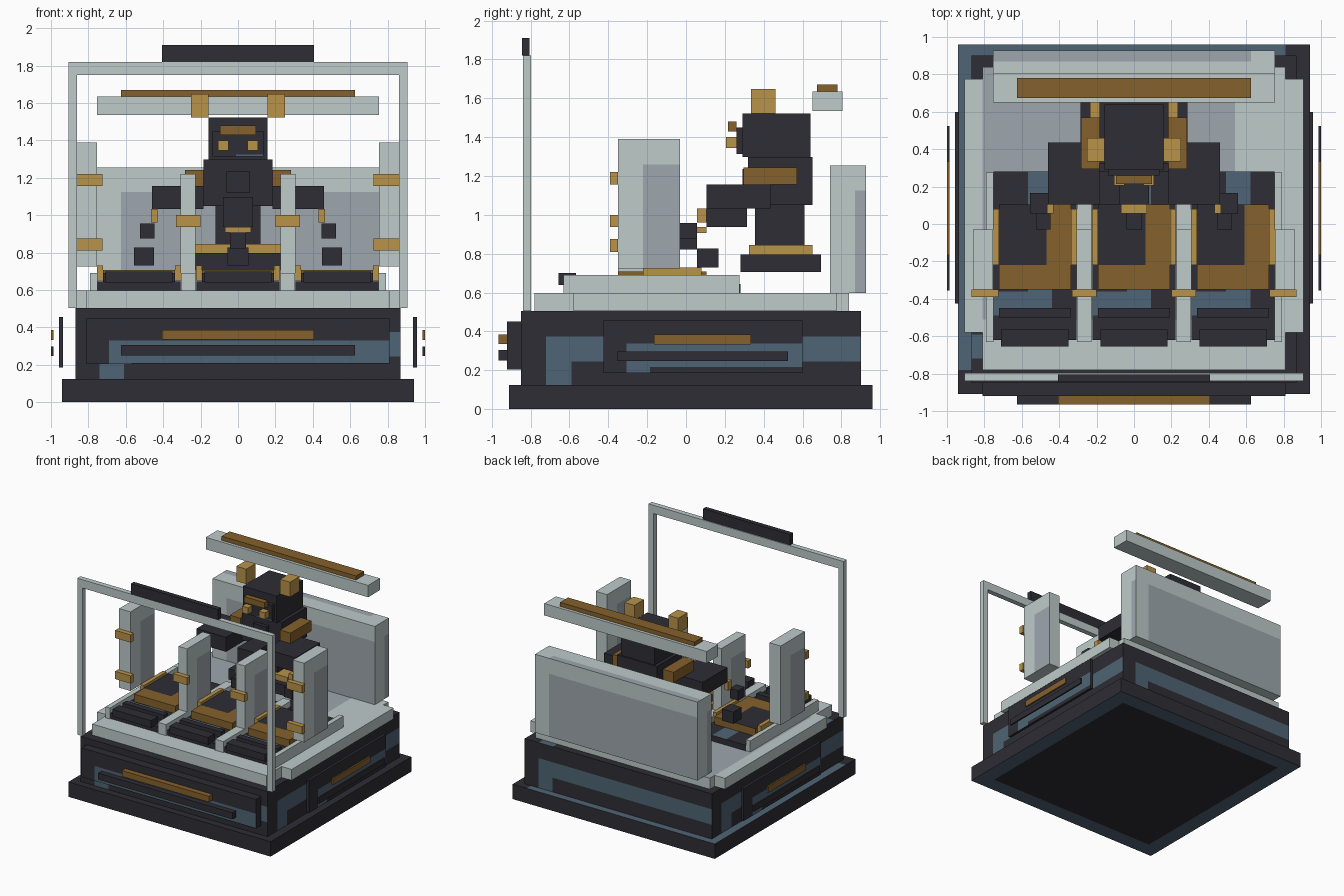
import bpy, bmesh
from mathutils import Vector

cube = bpy.data.objects.get("Cube")
if cube:
    bpy.data.objects.remove(cube, do_unlink=True)


def material(name, hexcode):
    """Flat material from a display colour."""
    srgb = [int(hexcode[i:i + 2], 16) / 255 for i in (0, 2, 4)]
    lin = [c / 12.92 if c < 0.04 else ((c + 0.055) / 1.055) ** 2.4 for c in srgb]
    m = bpy.data.materials.new(name)
    m.use_nodes = True
    m.diffuse_color = (*lin, 1)
    bsdf = m.node_tree.nodes["Principled BSDF"]
    bsdf.inputs["Base Color"].default_value = (*lin, 1)
    bsdf.inputs["Roughness"].default_value = 0.8
    return m


DARK = material("charcoal", "2e2d35")
SLATE = material("slate_blue", "4f6475")
LIGHT = material("pale_grey", "bfcbca")
GREY = material("mid_grey", "9ea7ae")
GOLD = material("light_bronze", "b8924a")
BROWN = material("dark_bronze", "85612c")


def box(name, x, y, z, mat, inner=None, style="fill", d=0.13):
    """Box from ranges; inner colours an inset area of each face.
    fill: all past the margin, band: an L-shaped stripe past the margin."""
    lo, hi = Vector((x[0], y[0], z[0])), Vector((x[1], y[1], z[1]))
    bm = bmesh.new()
    bmesh.ops.create_cube(bm, size=1)
    for v in bm.verts:
        v.co = (lo + hi) / 2 + Vector(a * b for a, b in zip(v.co, hi - lo))
    if inner:
        for axis in range(3):
            no = Vector((0, 0, 0))
            no[axis] = 1
            for k in (1, 2):
                for pos in (lo[axis] + k * d, hi[axis] - k * d):
                    if lo[axis] < pos < hi[axis]:
                        geom = bm.verts[:] + bm.edges[:] + bm.faces[:]
                        bmesh.ops.bisect_plane(bm, geom=geom, plane_co=no * pos, plane_no=no)
        bm.normal_update()
        for f in bm.faces:
            c, n = f.calc_center_median(), f.normal
            if n.z < -0.5:
                # underside: coloured border
                edge = min(c.x - lo.x, hi.x - c.x, c.y - lo.y, hi.y - c.y)
                f.material_index = int(style == "fill" and mat == DARK and edge < d)
                continue
            if n.z > 0.5:
                u, v = hi.x - c.x, c.y - lo.y
            else:
                v = hi.z - c.z
                if abs(n.y) > 0.5:
                    u = c.x - lo.x if n.y < 0 else hi.x - c.x
                else:
                    u = c.y - lo.y if n.x > 0 else hi.y - c.y
            m = min(u, v)
            f.material_index = int(m > d and (style == "fill" or m < 2 * d))
    me = bpy.data.meshes.new(name)
    bm.to_mesh(me)
    bm.free()
    me.materials.append(mat)
    if inner:
        me.materials.append(inner)
    ob = bpy.data.objects.new(name, me)
    bpy.context.collection.objects.link(ob)


def pair(name, x, *args, **kw):
    """Box on the left (+x) and its mirror on the right."""
    box("left_" + name, x, *args, **kw)
    box("right_" + name, (-x[1], -x[0]), *args, **kw)


# Base cabinet
box("plinth", (-.94, .94), (-.91, .96), (0, .125), DARK, SLATE)
box("cabinet", (-.87, .87), (-.85, .90), (.125, .505), DARK, SLATE, "band")
box("front_panel", (-.81, .81), (-.92, -.85), (.205, .45), DARK, SLATE, "band", d=.12)
box("front_bronze_strip", (-.405, .405), (-.965, -.92), (.335, .385), BROWN)
box("front_dark_strip", (-.625, .625), (-.965, -.92), (.25, .305), DARK)
pair("side_panel", (.935, .957), (-.425, .6), (.185, .457), DARK, SLATE, "band", d=.12)
pair("side_bronze_strip", (.987, 1), (-.165, .335), (.333, .385), BROWN)
pair("side_dark_strip", (.987, 1), (-.355, .525), (.247, .298), DARK)

# Deck and rails
box("deck", (-.81, .81), (-.78, .84), (.505, .597), LIGHT, GREY, d=.27)
pair("deck_side", (.81, .905), (-.58, .775), (.505, .597), LIGHT)
pair("outer_rail", (.75, .79), (-.63, .275), (.597, .69), LIGHT)
pair("inner_rail", (.228, .305), (-.63, .275), (.597, .69), LIGHT)

# Pillars with bronze clasps
pair("pillar", (.755, .86), (-.35, -.03), (.725, 1.39), LIGHT, GREY)
pair("post", (.228, .308), (-.35, -.03), (.69, 1.22), LIGHT, GREY)
for z in (.81, 1.155):
    pair("pillar_clasp", (.725, .87), (-.39, -.35), (z, z + .065), GOLD)
pair("post_clasp", (.2, .332), (-.39, -.35), (.937, 1), GOLD)

# Back wall and floating overhead bar
box("back_wall", (-.755, .755), (.74, .927), (.597, 1.255), LIGHT, GREY)
box("overhead_bar", (-.755, .755), (.65, .805), (1.535, 1.635), LIGHT)
box("overhead_bar_cap", (-.625, .625), (.675, .78), (1.635, 1.67), BROWN)

# Front frame with header
pair("frame_post", (.86, .907), (-.84, -.797), (.505, 1.75), LIGHT)
box("frame_beam", (-.907, .907), (-.84, -.797), (1.75, 1.82), LIGHT)
box("frame_header", (-.405, .405), (-.845, -.805), (1.82, 1.91), DARK)

# Three work stations
for side, c in (("right", -.53), ("middle", 0), ("left", .53)):
    box(side + "_station_base", (c - .222, c + .222), (-.62, .28), (.597, .645),
        DARK, SLATE, "band")
    box(side + "_station_mat", (c - .192, c + .192), (-.35, .105), (.645, .708), BROWN, DARK)
    for k, s in (("a", -1), ("b", 1)):
        xs = sorted((c + s * .192, c + s * .225))
        box(side + "_station_trim_" + k, xs, (-.22, .08), (.65, .73), GOLD)
    box(side + "_station_front_bar", (c - .18, c + .18), (-.655, -.565), (.64, .70), DARK)
    box(side + "_station_ridge", (c - .192, c + .192), (-.5, -.45), (.645, .69), DARK)

# Robot body
box("robot_base", (-.285, .285), (.28, .695), (.707, .797), DARK)
box("robot_waist", (-.235, .235), (.325, .65), (.797, .845), GOLD)
box("robot_abdomen", (-.12, .12), (.355, .61), (.845, 1.05), DARK)
box("robot_torso", (-.185, .185), (.32, .65), (1.05, 1.297), DARK)
box("robot_chest_plate", (-.062, .062), (.29, .32), (1.12, 1.237), DARK)
pair("shoulder", (.185, .283), (.295, .57), (1.155, 1.243), BROWN)
pair("arm", (.185, .46), (.105, .435), (1.033, 1.155), DARK)

# Robot head
box("robot_head", (-.157, .157), (.29, .64), (1.297, 1.522), DARK)
box("robot_face", (-.135, .135), (.26, .29), (1.313, 1.45), DARK, SLATE, d=.125)
box("robot_brow", (-.095, .095), (.215, .26), (1.43, 1.48), BROWN)
pair("eye", (.05, .107), (.205, .26), (1.345, 1.4), GOLD)
pair("ear", (.158, .25), (.335, .46), (1.522, 1.647), GOLD)

# Tool heads over the stations
box("middle_arm", (-.08, .08), (.105, .315), (.938, 1.097), DARK)
box("middle_wrist", (-.07, .07), (.057, .105), (.907, .937), GOLD)
pair("wrist", (.43, .465), (.057, .105), (.96, 1.033), GOLD)
pair("upper_tool", (.447, .525), (-.03, .057), (.875, .957), DARK)
pair("lower_tool", (.45, .557), (.057, .167), (.73, .828), DARK)
box("middle_upper_tool", (-.043, .043), (-.03, .057), (.823, .907), DARK)
box("middle_lower_tool", (-.055, .055), (.057, .167), (.73, .828), DARK)
